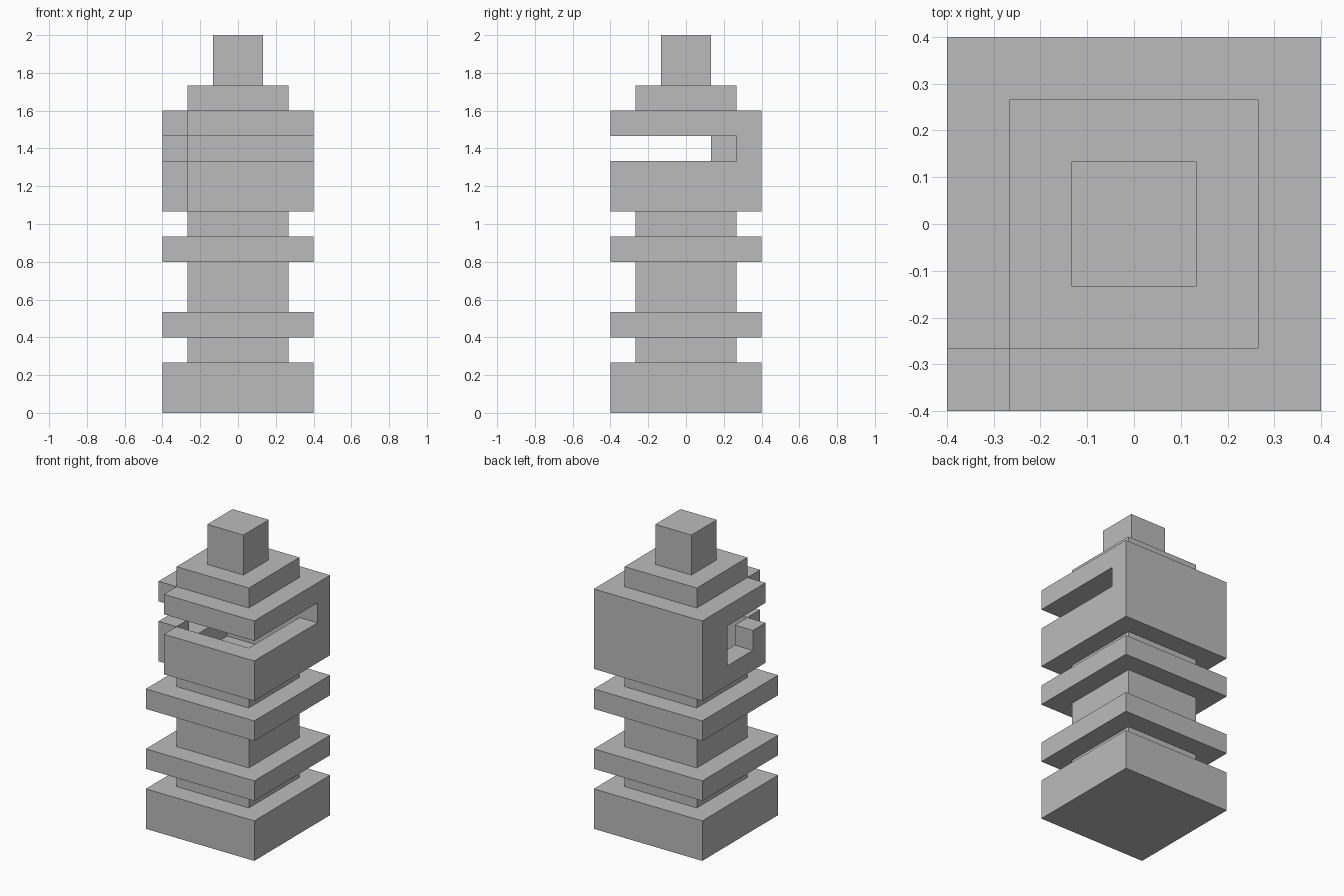
import bpy, bmesh
from mathutils import Vector

U = 2 / 15  # one block

cube = bpy.data.objects.get("Cube")
if cube:
    bpy.data.objects.remove(cube, do_unlink=True)

stone = bpy.data.materials.new("grey stone")
stone.use_nodes = True
GREY = (0.5, 0.5, 0.5, 1)
stone.diffuse_color = GREY
stone.node_tree.nodes["Principled BSDF"].inputs["Base Color"].default_value = GREY


def finish(name, bm):
    mesh = bpy.data.meshes.new(name)
    bm.to_mesh(mesh)
    bm.free()
    mesh.materials.append(stone)
    obj = bpy.data.objects.new(name, mesh)
    bpy.context.collection.objects.link(obj)
    return obj


def tier(name, half, z0, z1):
    """Square block, centred, measured in block units."""
    bm = bmesh.new()
    bmesh.ops.create_cube(bm, size=1)
    for v in bm.verts:
        v.co = Vector((v.co.x * 2 * half, v.co.y * 2 * half, z0 + (v.co.z + 0.5) * (z1 - z0))) * U
    return finish(name, bm)


# Stacked tiers of the tower
tier("base", 3, 0, 2)
tier("lower_neck", 2, 2, 3)
tier("lower_ledge", 3, 3, 4)
tier("shaft", 2, 4, 6)
tier("upper_ledge", 3, 6, 7)
tier("upper_neck", 2, 7, 8)
tier("roof_step", 2, 12, 13)
tier("finial", 1, 13, 15)


# Hollow lookout chamber: each rule removes blocks from a solid box
def solid(x, y, z):
    if not (-3 <= x < 3 and -3 <= y < 3 and 8 <= z < 12):
        return False
    notch = x < -2 and y < -2
    room = -2 <= x < 2 and -2 <= y < 2 and z < 11
    slot = z == 10 and (y < 1 or (y < 2 and x >= -2))
    window = x < -2 and -1 <= y < 1 and 9 <= z < 11
    return not (notch or room or slot or window)


def chamber(name):
    bm = bmesh.new()
    cells = [(x, y, z) for x in range(-3, 3) for y in range(-3, 3) for z in range(8, 12)]
    for cell in cells:
        if not solid(*cell):
            continue
        for axis in range(3):
            for side in (0, 1):
                near = list(cell)
                near[axis] += 2 * side - 1
                if solid(*near):
                    continue
                # Outward quad on this exposed side of the block
                a, b = (axis + 1) % 3, (axis + 2) % 3
                ring = []
                for da, db in ((0, 0), (1, 0), (1, 1), (0, 1)):
                    p = list(cell)
                    p[axis] += side
                    p[a] += da
                    p[b] += db
                    ring.append(bm.verts.new(Vector(p) * U))
                bm.faces.new(ring if side else ring[::-1])
    bmesh.ops.remove_doubles(bm, verts=bm.verts, dist=U / 100)
    bmesh.ops.dissolve_limit(bm, angle_limit=0.01, verts=bm.verts, edges=bm.edges)
    return finish(name, bm)


chamber("lookout_chamber")
